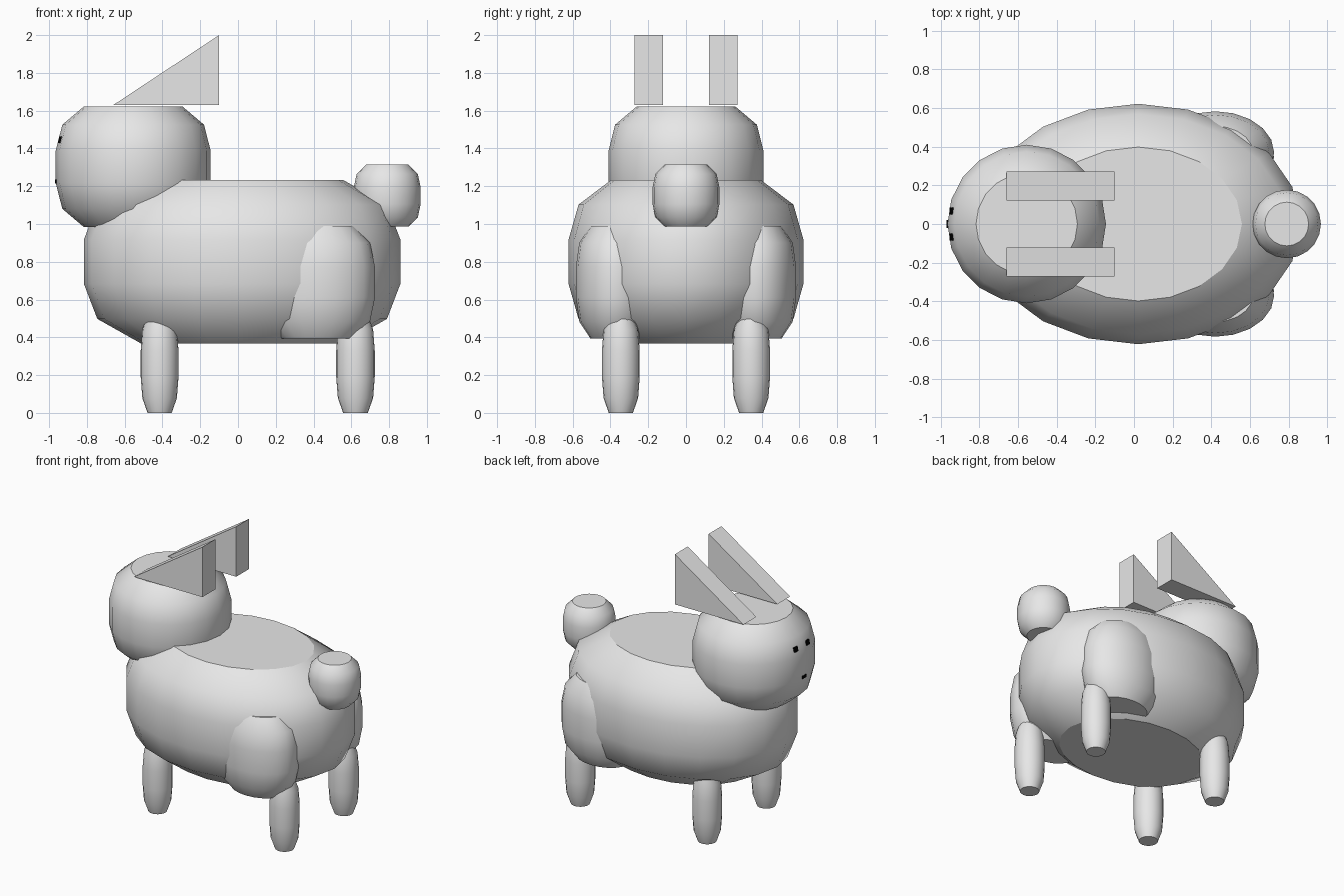
import bpy, bmesh, math

if "Cube" in bpy.data.objects:
    bpy.data.objects.remove(bpy.data.objects["Cube"])

SIDES = 20
# unit profile (radius, height) of the capped round shape used everywhere
PROFILE = [(0.64, -1), (0.915, -0.70), (1, -0.27), (1, 0.27), (0.915, 0.70), (0.64, 1)]


def material(name, rgb):
    m = bpy.data.materials.new(name)
    m.diffuse_color = (*rgb, 1)
    m.use_nodes = True
    m.node_tree.nodes["Principled BSDF"].inputs["Base Color"].default_value = m.diffuse_color
    return m


GREY = material("light grey", (0.8, 0.8, 0.8))
BLACK = material("black", (0.0, 0.0, 0.0))


def finish(bm, name, mat):
    bmesh.ops.recalc_face_normals(bm, faces=bm.faces[:])
    me = bpy.data.meshes.new(name)
    bm.to_mesh(me)
    bm.free()
    me.materials.append(mat)
    ob = bpy.data.objects.new(name, me)
    bpy.context.collection.objects.link(ob)
    return ob


def blob(name, centre, half, mat=GREY):
    """Smooth revolved shape with flat top and bottom caps."""
    bm = bmesh.new()
    rings = []
    for r, h in PROFILE:
        ring = []
        for i in range(SIDES):
            a = 2 * math.pi * i / SIDES
            ring.append(bm.verts.new((centre[0] + half[0] * r * math.cos(a),
                                      centre[1] + half[1] * r * math.sin(a),
                                      centre[2] + half[2] * h)))
        rings.append(ring)
    for lo, hi in zip(rings, rings[1:]):
        for i in range(SIDES):
            j = (i + 1) % SIDES
            bm.faces.new((lo[i], lo[j], hi[j], hi[i])).smooth = True
    for ring in (rings[0], rings[-1]):
        cap = bm.faces.new(ring)
        for e in cap.edges:
            e.smooth = False
    return finish(bm, name, mat)


def prism(name, outline, y0, y1, mat=GREY):
    """Extrude an x-z outline along y."""
    bm = bmesh.new()
    a = [bm.verts.new((x, y0, z)) for x, z in outline]
    b = [bm.verts.new((x, y1, z)) for x, z in outline]
    n = len(outline)
    bm.faces.new(a)
    bm.faces.new(b[::-1])
    for i in range(n):
        j = (i + 1) % n
        bm.faces.new((a[i], b[i], b[j], a[j]))
    return finish(bm, name, mat)


# body, head, tail
blob("body", (0.022, 0, 0.80), (0.838, 0.622, 0.432))
blob("head", (-0.555, 0, 1.303), (0.41, 0.41, 0.318))
blob("tail", (0.79, 0, 1.15), (0.177, 0.177, 0.164))

for side, s in (("left", 1), ("right", -1)):
    # legs and thighs
    blob("front_leg_" + side, (-0.415, s * 0.345, 0.26), (0.1, 0.1, 0.26))
    blob("rear_leg_" + side, (0.622, s * 0.345, 0.26), (0.102, 0.1, 0.26))
    blob("thigh_" + side, (0.42, s * 0.37, 0.692), (0.305, 0.213, 0.298))
    # wedge ears
    prism("ear_" + side, [(-0.66, 1.63), (-0.10, 1.63), (-0.10, 2.0)], s * 0.122, s * 0.272)
    # eyes, barely proud of the head
    prism("eye_" + side, [(-0.954, 1.43), (-0.90, 1.43), (-0.90, 1.462), (-0.947, 1.462)],
          s * 0.05, s * 0.085, BLACK)

# nose
prism("nose", [(-0.969, 1.215), (-0.93, 1.215), (-0.93, 1.235), (-0.969, 1.235)], -0.02, 0.02, BLACK)
